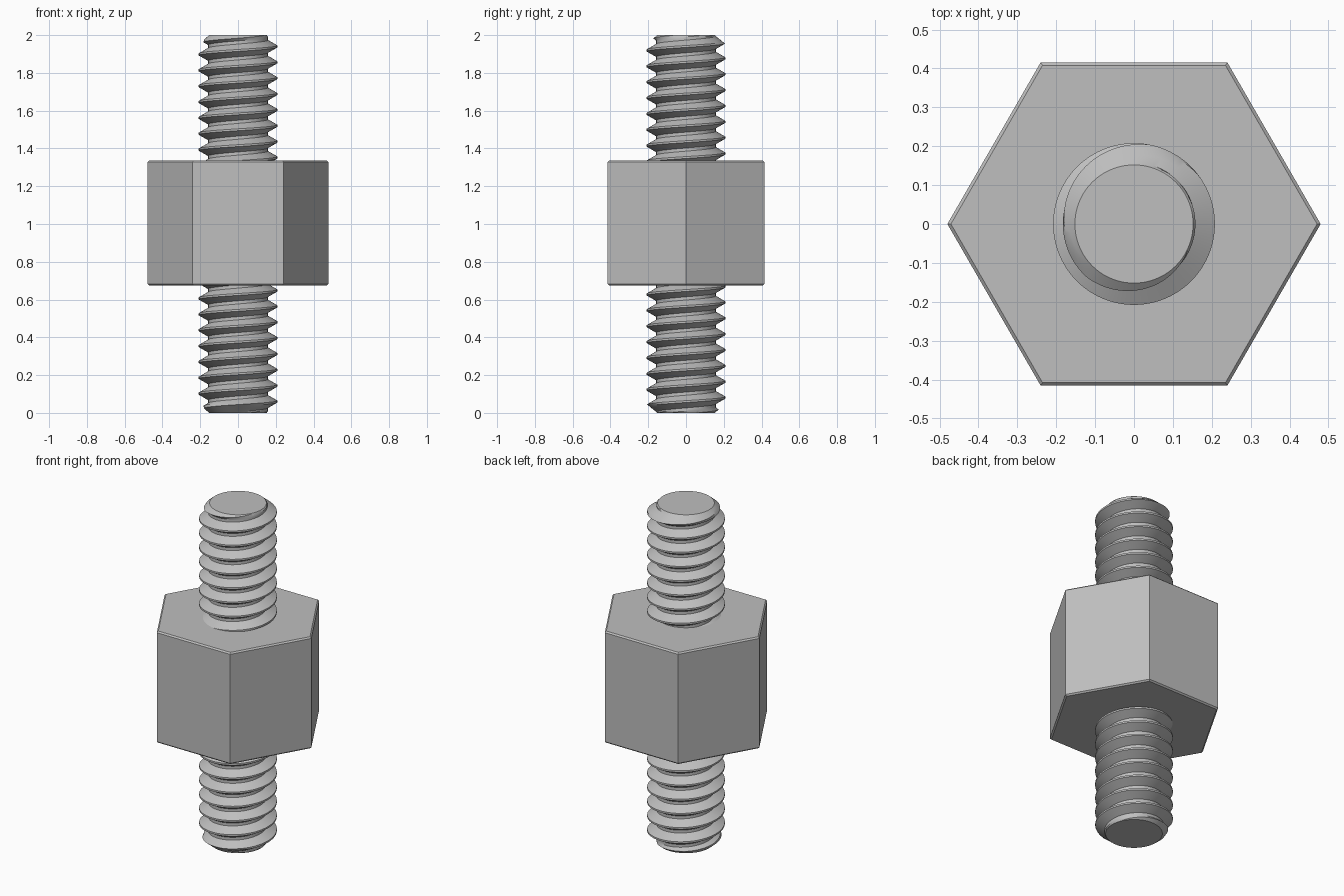
import bpy, bmesh, math

cube = bpy.data.objects.get("Cube")
if cube:
    bpy.data.objects.remove(cube, do_unlink=True)

steel = bpy.data.materials.new("grey steel")
steel.use_nodes = True
grey = (0.52, 0.52, 0.52, 1)
steel.diffuse_color = grey
steel.node_tree.nodes["Principled BSDF"].inputs["Base Color"].default_value = grey

HEIGHT, PITCH = 2.0, 0.084
CREST, ROOT, TIP = 0.208, 0.158, 0.152
# one thread turn: (fraction of the pitch, radius fraction from root to crest)
TURN = [(-0.5, 0), (-0.4, 0), (-0.23, 0.5), (-0.06, 1), (0.06, 1), (0.23, 0.5), (0.4, 0)]


def finish(bm, name, angle):
    bmesh.ops.recalc_face_normals(bm, faces=bm.faces)
    mesh = bpy.data.meshes.new(name)
    bm.to_mesh(mesh)
    bm.free()
    obj = bpy.data.objects.new(name, mesh)
    bpy.context.collection.objects.link(obj)
    mesh.materials.append(steel)
    bpy.ops.object.select_all(action='DESELECT')
    obj.select_set(True)
    bpy.context.view_layer.objects.active = obj
    bpy.ops.object.shade_smooth_by_angle(angle=math.radians(angle))
    return obj


def threaded_rod(name, low, high, crest_z, segments=96):
    """Right-hand helical thread between two heights, with chamfered free ends."""
    bm = bmesh.new()
    first = math.floor((low - crest_z) / PITCH) - 2
    last = math.ceil((high - crest_z) / PITCH) + 2
    path = [(turn + f, r) for turn in range(first, last) for f, r in TURN]
    columns = []
    for s in range(segments + 1):
        a = math.tau * s / segments
        column = []
        for t, r in path:
            z = min(max(crest_z + PITCH * (t + s / segments), low), high)
            radius = ROOT + (CREST - ROOT) * r
            radius = min(radius, TIP + 1.2 * min(z, HEIGHT - z))
            if z in (low, high):
                radius = TIP
            column.append(bm.verts.new((radius * math.cos(a), radius * math.sin(a), z)))
        columns.append(column)
    for c, d in zip(columns, columns[1:]):
        for i in range(len(path) - 1):
            bm.faces.new((c[i], d[i], d[i + 1], c[i + 1]))
    # weld the seam and the clamped rows, then cap the ends
    bmesh.ops.remove_doubles(bm, verts=bm.verts, dist=0.0003)
    bmesh.ops.holes_fill(bm, edges=[e for e in bm.edges if e.is_boundary], sides=0)
    return finish(bm, name, 30)


# hexagonal body
bm = bmesh.new()
bmesh.ops.create_cone(bm, cap_ends=True, segments=6, radius1=0.48, radius2=0.48, depth=0.66)
for v in bm.verts:
    a = round(math.atan2(v.co.y, v.co.x) / (math.pi / 6)) * math.pi / 6
    if abs(abs(v.co.y) - 0.48) < 0.01:
        a -= math.pi / 6
    v.co.z += 1.005
rims = [e for e in bm.edges if abs(e.verts[0].co.z - e.verts[1].co.z) < 0.01]
bmesh.ops.bevel(bm, geom=rims, offset=0.008, segments=1, affect='EDGES')
hex_body = finish(bm, "hex_body", 20)
if max(v.co.y for v in hex_body.data.vertices) > 0.45:
    hex_body.rotation_euler.z = math.pi / 6

# threaded studs, reaching into the body
threaded_rod("upper_stud", 1.2, HEIGHT, 1.94)
threaded_rod("lower_stud", 0, 0.8, 0.06)
